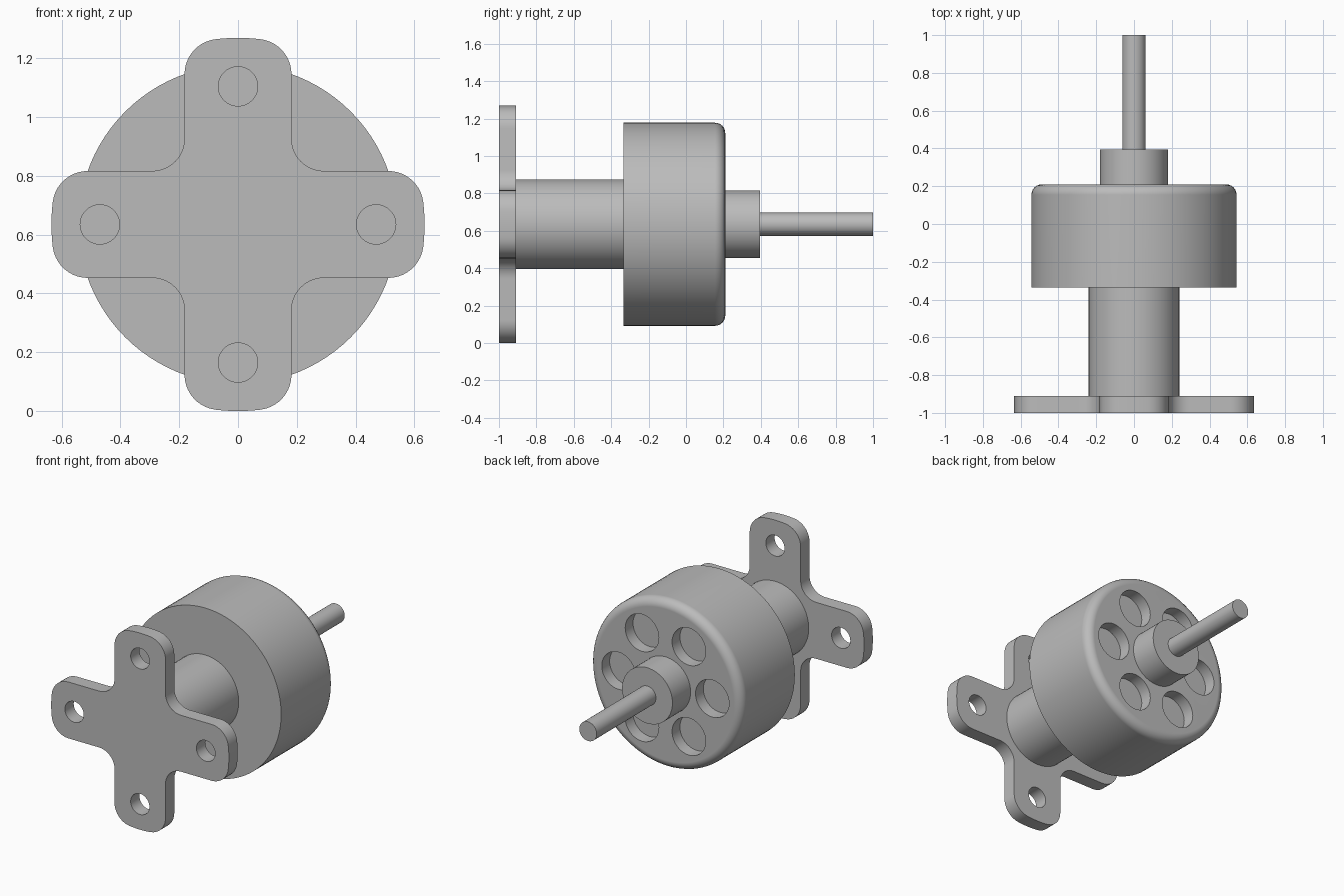
import bpy, bmesh
from math import sin, cos, pi, sqrt, atan2, radians
from mathutils import Matrix, Vector

AXIS_Z = 0.635   # height of the motor axis

cube = bpy.data.objects.get("Cube")
if cube:
    bpy.data.objects.remove(cube, do_unlink=True)

grey = bpy.data.materials.new("metal_grey")
grey.use_nodes = True
colour = (0.5, 0.5, 0.5, 1)
grey.diffuse_color = colour
grey.node_tree.nodes["Principled BSDF"].inputs["Base Color"].default_value = colour


def add_cylinder(bm, radius, y0, y1, x=0, z=0, sides=64):
    """Cylinder lying along y, offset from the motor axis by x and z."""
    place = Matrix.Translation((x, (y0 + y1) / 2, z + AXIS_Z)) @ Matrix.Rotation(-pi / 2, 4, 'X')
    bmesh.ops.create_cone(bm, cap_ends=True, segments=sides, radius1=radius,
                          radius2=radius, depth=y1 - y0, matrix=place)


def make_object(name, bm):
    bmesh.ops.recalc_face_normals(bm, faces=bm.faces[:])
    mesh = bpy.data.meshes.new(name)
    bm.to_mesh(mesh)
    bm.free()
    mesh.materials.append(grey)
    obj = bpy.data.objects.new(name, mesh)
    bpy.context.collection.objects.link(obj)
    return obj


def activate(obj):
    bpy.ops.object.select_all(action='DESELECT')
    obj.select_set(True)
    bpy.context.view_layer.objects.active = obj


def smooth(obj):
    activate(obj)
    bpy.ops.object.shade_smooth_by_angle(angle=radians(30))


def drill(obj, count, ring, radius, y0, y1):
    """Cut a ring of round holes along y."""
    bm = bmesh.new()
    for i in range(count):
        a = 2 * pi * i / count
        add_cylinder(bm, radius, y0, y1, ring * cos(a), ring * sin(a), 40)
    cutter = make_object("hole_cutter", bm)
    cutter.hide_render = True
    mod = obj.modifiers.new("holes", 'BOOLEAN')
    mod.operation, mod.solver, mod.object = 'DIFFERENCE', 'EXACT', cutter
    activate(obj)
    bpy.ops.object.modifier_apply(modifier=mod.name)
    bpy.data.objects.remove(cutter, do_unlink=True)


def arc(cx, cy, r, a0, a1, n=10):
    return [Vector((cx + r * cos(a0 + (a1 - a0) * i / n),
                    cy + r * sin(a0 + (a1 - a0) * i / n))) for i in range(n + 1)]


# Mounting plate: one rounded arm turned four times
half, reach, corner, fillet = 0.182, 0.635, 0.12, 0.11
cv = half - corner
cu = sqrt((reach - corner) ** 2 - cv ** 2)
tip = atan2(cv, cu)
inner = half + fillet
arm = (arc(cu, -cv, corner, -pi / 2, -tip)
       + arc(0, 0, reach, -tip, tip, 6)[1:-1]
       + arc(cu, cv, corner, tip, pi / 2)
       + arc(inner, inner, fillet, 1.5 * pi, pi))
bm = bmesh.new()
outline = []
for k in range(4):
    turn = Matrix.Rotation(k * pi / 2, 2)
    for p in arm:
        q = turn @ p
        outline.append(bm.verts.new((q.x, -1, q.y + AXIS_Z)))
face = bm.faces.new(outline)
grown = bmesh.ops.extrude_face_region(bm, geom=[face])
moved = [v for v in grown["geom"] if isinstance(v, bmesh.types.BMVert)]
bmesh.ops.translate(bm, verts=moved, vec=(0, 0.09, 0))
plate = make_object("mounting_plate", bm)
drill(plate, 4, 0.47, 0.067, -1.1, -0.8)
smooth(plate)

# Motor can with a rounded back rim and six round recesses
bm = bmesh.new()
add_cylinder(bm, 0.543, -0.335, 0.21, sides=96)
rim = [e for e in bm.edges if all(v.co.y > 0.2 for v in e.verts)]
bmesh.ops.bevel(bm, geom=rim, offset=0.055, segments=6, profile=0.5, affect='EDGES')
can = make_object("motor_can", bm)
drill(can, 6, 0.335, 0.12, 0.13, 0.3)
smooth(can)
weighted = can.modifiers.new("flat_caps", 'WEIGHTED_NORMAL')
weighted.keep_sharp = True

# Round parts along the axis
for name, radius, y0, y1 in (("rear_housing", 0.24, -0.91, -0.335),
                             ("shaft_collar", 0.18, 0.21, 0.395),
                             ("shaft", 0.062, 0.395, 1.0)):
    bm = bmesh.new()
    add_cylinder(bm, radius, y0, y1)
    smooth(make_object(name, bm))
